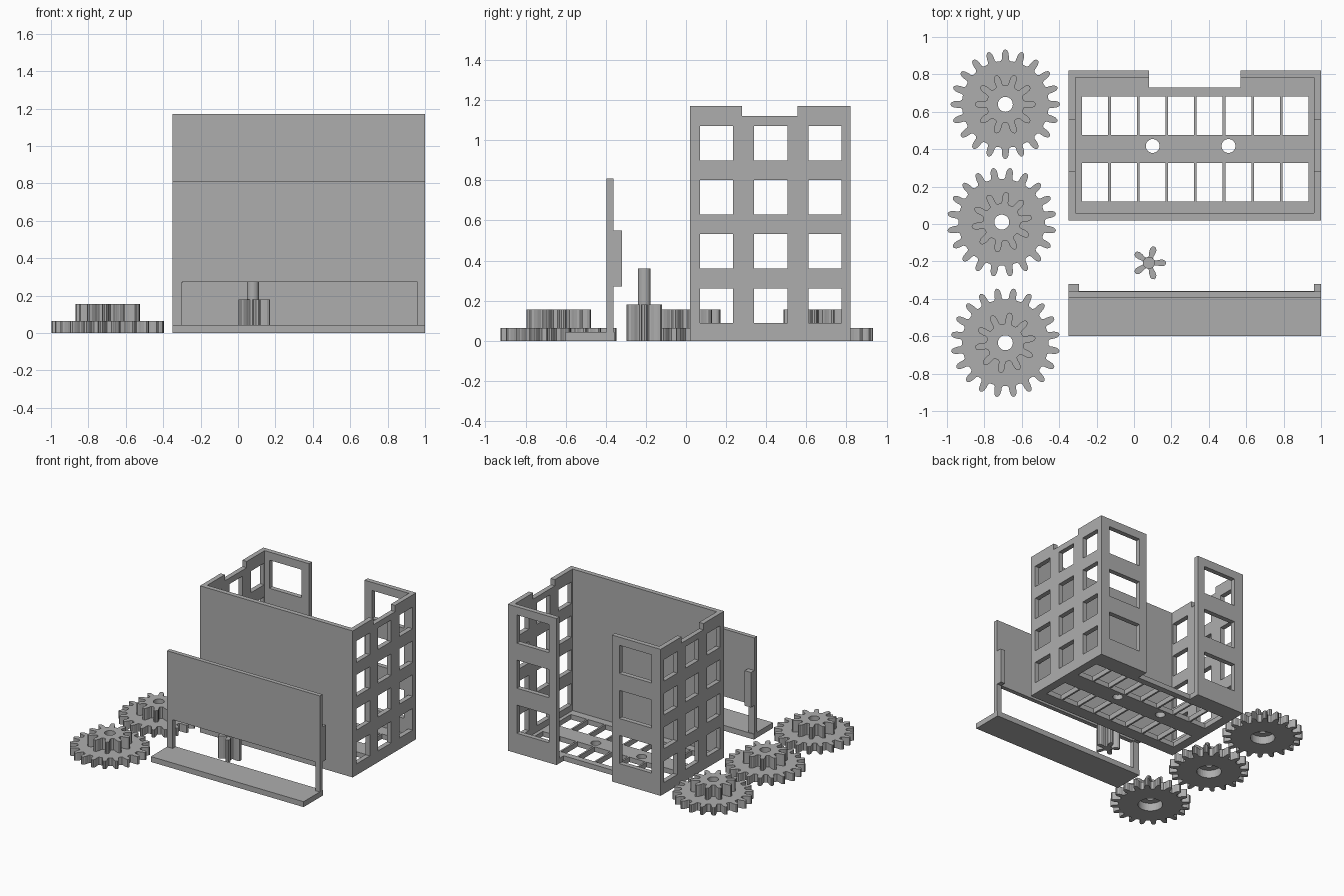
import bpy
from math import sin, cos, pi, radians
from mathutils import Matrix, Vector

if "Cube" in bpy.data.objects:
    bpy.data.objects.remove(bpy.data.objects["Cube"], do_unlink=True)

grey = bpy.data.materials.new("plain grey")
grey.use_nodes = True
COLOUR = (0.42, 0.42, 0.42, 1)
grey.diffuse_color = COLOUR
grey.node_tree.nodes["Principled BSDF"].inputs["Base Color"].default_value = COLOUR

X, Y, Z = Vector((1, 0, 0)), Vector((0, 1, 0)), Vector((0, 0, 1))


def plate(name, loops, low, high, u=X, v=Y):
    """Extrude an outline with holes, drawn in the u-v plane, from low to high along the normal."""
    curve = bpy.data.curves.new(name + "_outline", "CURVE")
    curve.dimensions = "2D"
    curve.fill_mode = "BOTH"
    curve.extrude = (high - low) / 2
    for pts in loops:
        spline = curve.splines.new("POLY")
        spline.points.add(len(pts) - 1)
        for point, (a, b) in zip(spline.points, pts):
            point.co = (a, b, 0, 1)
        spline.use_cyclic_u = True
    helper = bpy.data.objects.new(name + "_helper", curve)
    bpy.context.collection.objects.link(helper)
    graph = bpy.context.evaluated_depsgraph_get()
    mesh = bpy.data.meshes.new_from_object(helper.evaluated_get(graph))
    bpy.data.objects.remove(helper, do_unlink=True)
    bpy.data.curves.remove(curve)
    n = u.cross(v)
    frame = Matrix((u, v, n)).transposed().to_4x4()
    mesh.transform(Matrix.Translation(n * (low + high) / 2) @ frame)
    mesh.materials.clear()
    mesh.materials.append(grey)
    mesh.shade_flat()
    obj = bpy.data.objects.new(name, mesh)
    bpy.context.collection.objects.link(obj)
    return obj


def rect(a0, a1, b0, b1):
    return [(a0, b0), (a1, b0), (a1, b1), (a0, b1)]


def circle(cx, cy, r, n=32):
    return [(cx + r * cos(2 * pi * i / n), cy + r * sin(2 * pi * i / n)) for i in range(n)]


# Half tooth: angle as a share of the pitch, height as a share of the tooth
TOOTH = [(0.34, 0), (0.25, 0.15), (0.23, 0.45), (0.18, 0.75), (0.1, 0.94)]


def gear_outline(cx, cy, root, tip, teeth, turn=0):
    shape = [(-a, h) for a, h in TOOTH] + [(0, 1)] + [(a, h) for a, h in reversed(TOOTH)]
    pts = []
    for k in range(teeth):
        for a, h in shape:
            ang = (k + a) * 2 * pi / teeth + radians(turn)
            r = root + (tip - root) * h
            pts.append((cx + r * cos(ang), cy + r * sin(ang)))
    return pts


# Case dimensions
LEFT, RIGHT, FRONT, BACK, TOP, T = -0.35, 1.0, 0.02, 0.82, 1.17, 0.038
GAP0, GAP1 = 0.08, 0.57

# Case side walls with a grid of windows and a notched top
outline = [(FRONT, 0), (BACK, 0), (BACK, TOP), (0.555, TOP), (0.555, 1.12),
           (0.28, 1.12), (0.28, TOP), (FRONT, TOP)]
windows = [rect(0.07 + 0.27 * i, 0.235 + 0.27 * i, 0.09 + 0.27 * j, 0.262 + 0.27 * j)
           for i in range(3) for j in range(4)]
plate("case_wall_right", [outline] + windows, LEFT, LEFT + T, Y, Z)
plate("case_wall_left", [outline] + windows, RIGHT - T, RIGHT, Y, Z)

# Case front wall (normal of the X-Z plane points to -y)
plate("case_front_wall", [rect(LEFT + T, RIGHT - T, 0, TOP)], -FRONT - T, -FRONT, X, Z)

# Case back pillars, each with three windows
for name, x0, x1, wx in (("back_pillar_right", LEFT + T, GAP0, -0.27),
                         ("back_pillar_left", GAP1, RIGHT - T, 0.635)):
    holes = [rect(wx, wx + 0.285, 0.16 + 0.36 * j, 0.385 + 0.36 * j) for j in range(3)]
    plate(name, [rect(x0, x1, 0, TOP)] + holes, -BACK, -BACK + T, X, Z)

# Case floor with vents and two screw holes
x0, x1, y0, y1 = LEFT + T, RIGHT - T, FRONT + T, BACK - T
floor = [(x0, y0), (x1, y0), (x1, y1), (GAP1, y1), (GAP1, 0.73),
         (GAP0, 0.73), (GAP0, y1), (x0, y1)]
vents = [rect(-0.277 + 0.153 * i, -0.138 + 0.153 * i, v, v + 0.207)
         for i in range(8) for v in (0.12, 0.475)]
screws = [circle(x, 0.417, 0.037) for x in (0.1, 0.505)]
plate("case_floor", [floor] + vents + screws, 0, 0.04)

# Front panel: foot, upright with a low opening, and two side rails
plate("panel_foot", [rect(LEFT, RIGHT, -0.6, -0.357)], 0, 0.043)
upright = [(LEFT, 0.043), (-0.3, 0.043), (-0.3, 0.272), (0.96, 0.272),
           (0.96, 0.043), (RIGHT, 0.043), (RIGHT, 0.81), (LEFT, 0.81)]
plate("panel_upright", [upright], 0.362, 0.396, X, Z)
plate("panel_rail_right", [rect(LEFT, -0.295, -0.362, -0.32)], 0.27, 0.55)
plate("panel_rail_left", [rect(0.963, RIGHT, -0.362, -0.32)], 0.27, 0.55)

# Three stepped gears, bored wider from below
for i, (cx, cy, turn) in enumerate([(-0.688, 0.64, 0), (-0.707, 0.01, 9), (-0.688, -0.635, 9)], 1):
    plate(f"large_gear_{i}", [gear_outline(cx, cy, 0.232, 0.293, 20, turn),
                              circle(cx, cy, 0.09)], 0, 0.063)
    plate(f"small_gear_{i}", [gear_outline(cx, cy, 0.1, 0.163, 10, turn),
                              circle(cx, cy, 0.04)], 0.063, 0.155)

# Motor pinion and its shaft
plate("pinion", [gear_outline(0.08, -0.208, 0.032, 0.092, 5)], 0, 0.18)
plate("pinion_shaft", [circle(0.08, -0.208, 0.032)], 0.18, 0.36)
